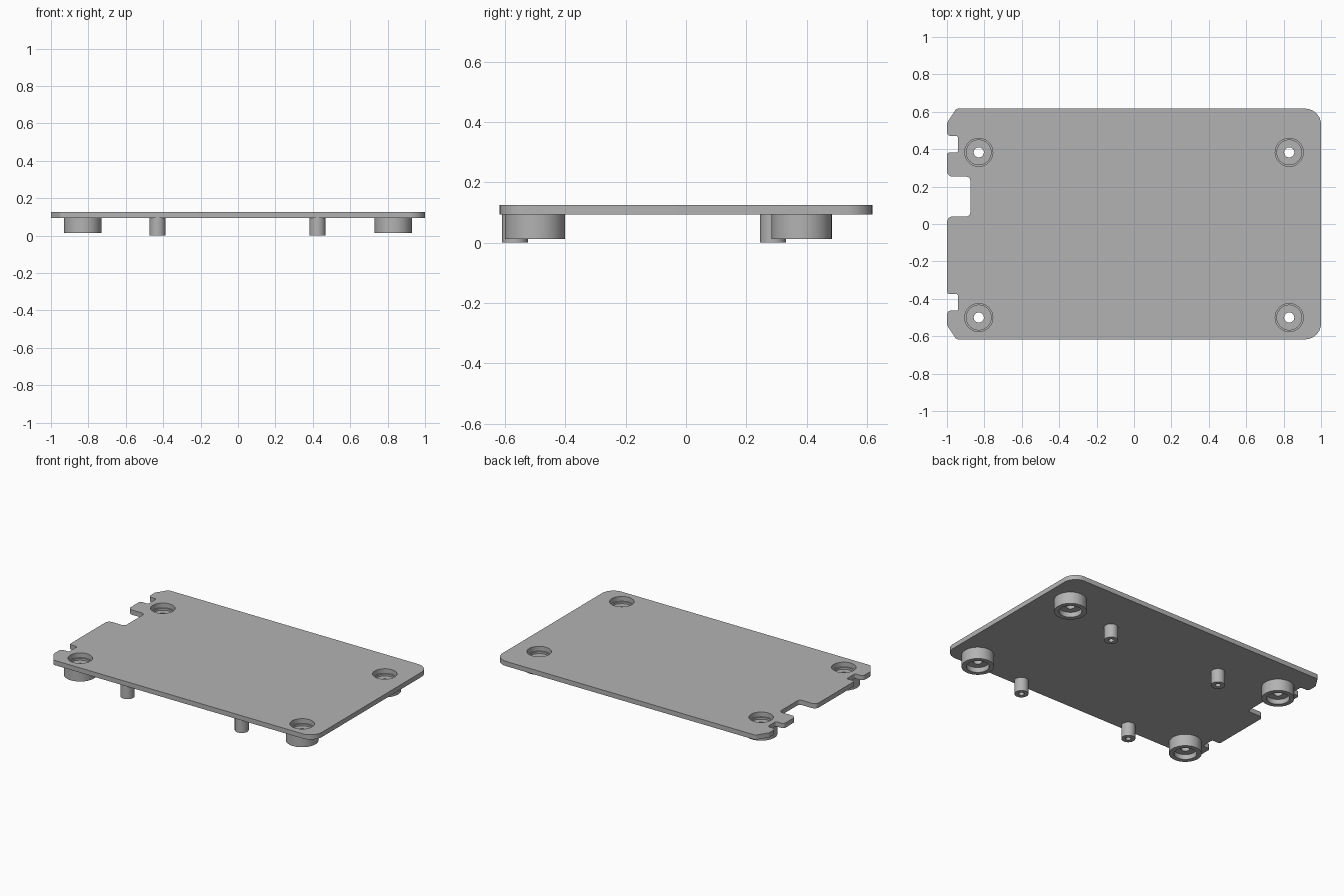
import bpy
import math
from mathutils import Vector

cube = bpy.data.objects.get("Cube")
if cube:
    bpy.data.objects.remove(cube, do_unlink=True)

GREY = 0.45
grey = bpy.data.materials.new("plain grey")
grey.use_nodes = True
grey.diffuse_color = (GREY, GREY, GREY, 1)
grey.node_tree.nodes["Principled BSDF"].inputs["Base Color"].default_value = (GREY, GREY, GREY, 1)

BOTTOM, TOP = 0.093, 0.125


def finish(obj):
    bpy.ops.object.select_all(action="DESELECT")
    obj.select_set(True)
    bpy.context.view_layer.objects.active = obj
    bpy.ops.object.shade_smooth_by_angle(angle=math.radians(30))


def rounded(corners, steps=6):
    """Outline points from (x, y, radius) corners."""
    points = []
    for i, (x, y, radius) in enumerate(corners):
        here = Vector((x, y))
        before = (Vector(corners[i - 1][:2]) - here).normalized()
        after = (Vector(corners[(i + 1) % len(corners)][:2]) - here).normalized()
        half = before.angle(after) / 2
        centre = here + (before + after).normalized() * radius / math.sin(half)
        start = here + before * radius / math.tan(half) - centre
        end = here + after * radius / math.tan(half) - centre
        for s in range(steps + 1):
            arm = start.lerp(end, s / steps).normalized() * radius
            points.append(centre + arm)
    return points


def circle(x, y, radius, sides=48):
    turn = [2 * math.pi * i / sides for i in range(sides)]
    return [Vector((x + radius * math.cos(a), y + radius * math.sin(a))) for a in turn]


def lathe(name, profile, x, y, sides=48):
    """Revolve a closed (radius, z) profile around a vertical axis."""
    n = len(profile)
    verts = []
    for i in range(sides):
        a = 2 * math.pi * i / sides
        verts += [(r * math.cos(a), r * math.sin(a), z) for r, z in profile]
    faces = []
    for i in range(sides):
        j = (i + 1) % sides
        for k in range(n):
            m = (k + 1) % n
            faces.append((i * n + k, i * n + m, j * n + m, j * n + k))
    mesh = bpy.data.meshes.new(name)
    mesh.from_pydata(verts, [], faces)
    mesh.materials.append(grey)
    obj = bpy.data.objects.new(name, mesh)
    obj.location = (x, y, 0)
    bpy.context.collection.objects.link(obj)
    # The profile runs clockwise from the outer top, so flip to face outward
    mesh.flip_normals()
    finish(obj)


# Plate outline, anticlockwise from the front right corner
outline = [
    (1, -0.617, 0.085), (1, 0.617, 0.085),
    (-0.95, 0.617, 0.02), (-1, 0.54, 0.02),
    # upper small notch
    (-1, 0.47, 0.022), (-0.94, 0.47, 0.01), (-0.94, 0.383, 0.01), (-1, 0.383, 0.015),
    # large notch
    (-1, 0.253, 0.03), (-0.875, 0.253, 0.022), (-0.875, 0.04, 0.022), (-1, 0.04, 0.03),
    # lower small notch
    (-1, -0.375, 0.015), (-0.94, -0.375, 0.01), (-0.94, -0.463, 0.01), (-1, -0.463, 0.022),
    (-1, -0.54, 0.02), (-0.95, -0.617, 0.02),
]
boss_spots = [(x, y) for x in (-0.83, 0.83) for y in (-0.5, 0.383)]
post_spots = [(x, y) for x in (-0.43, 0.425) for y in (-0.567, 0.288)]

# Plate with four screw openings
curve = bpy.data.curves.new("plate", "CURVE")
curve.dimensions = "2D"
curve.fill_mode = "BOTH"
curve.extrude = (TOP - BOTTOM) / 2
for loop in [rounded(outline)] + [circle(x, y, 0.075) for x, y in boss_spots]:
    spline = curve.splines.new("POLY")
    spline.points.add(len(loop) - 1)
    for point, p in zip(spline.points, loop):
        point.co = (p.x, p.y, 0, 1)
    spline.use_cyclic_u = True
curve.materials.append(grey)
plate = bpy.data.objects.new("plate", curve)
plate.location.z = (TOP + BOTTOM) / 2
bpy.context.collection.objects.link(plate)
bpy.ops.object.select_all(action="DESELECT")
plate.select_set(True)
bpy.context.view_layer.objects.active = plate
bpy.ops.object.convert(target="MESH")
finish(bpy.context.view_layer.objects.active)

# Screw bosses, recessed above and below with a bored web between
boss = [(0.1, BOTTOM), (0.1, 0.013), (0.07, 0.013), (0.07, 0.047),
        (0.027, 0.047), (0.027, 0.08), (0.066, 0.08), (0.066, BOTTOM)]
for i, (x, y) in enumerate(boss_spots):
    lathe(f"screw_boss_{i + 1}", boss, x, y)

# Slim posts with a blind hole in the foot
post = [(0.043, BOTTOM), (0.043, 0), (0.017, 0), (0.017, 0.06), (0.0005, 0.06), (0.0005, BOTTOM)]
for i, (x, y) in enumerate(post_spots):
    lathe(f"post_{i + 1}", post, x, y, 32)
